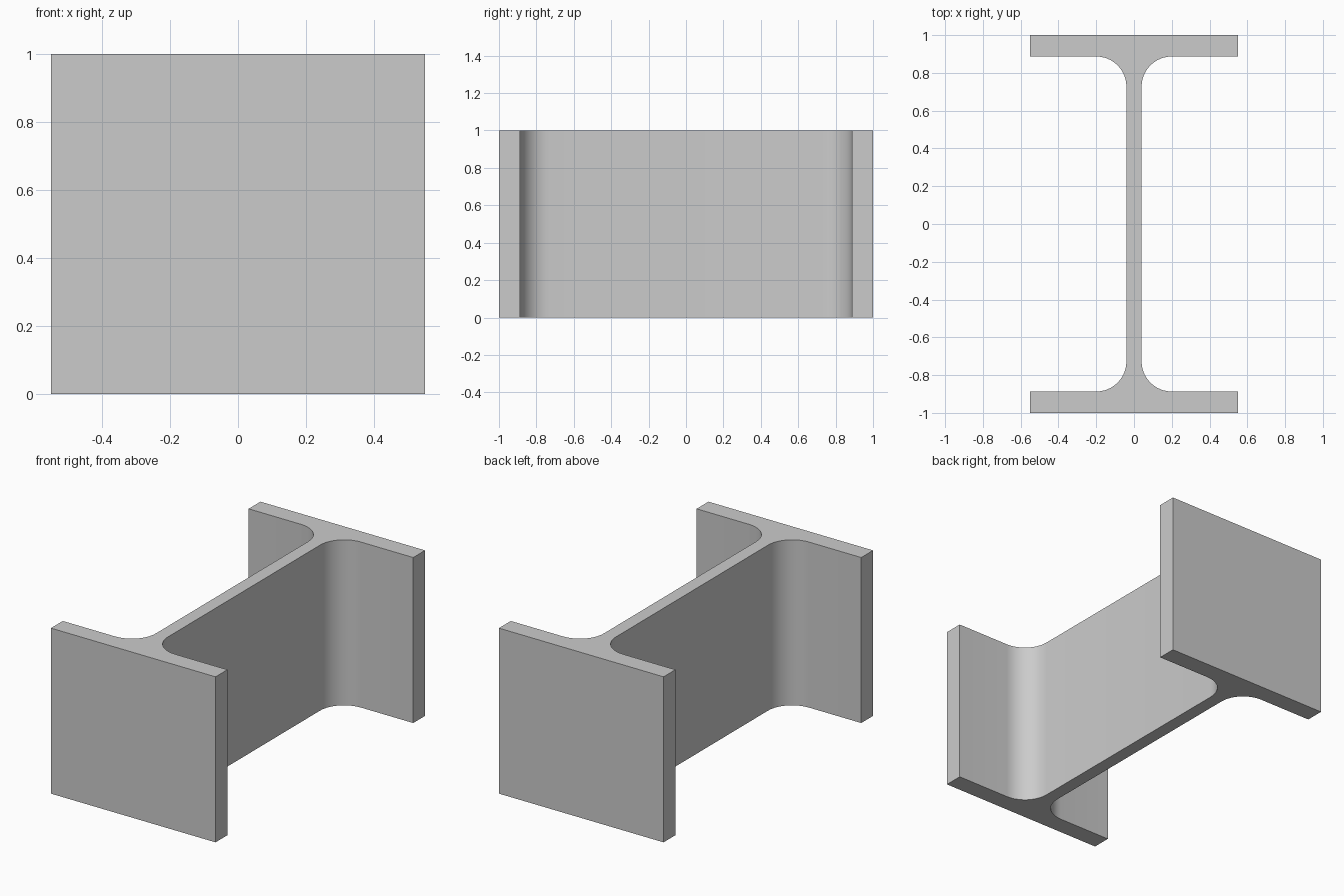
import bpy, bmesh, math

cube = bpy.data.objects.get("Cube")
if cube:
    bpy.data.objects.remove(cube, do_unlink=True)

HALF_WIDTH, HALF_DEPTH, HEIGHT = 0.55, 1.0, 1.0
FLANGE, HALF_WEB, RADIUS, STEPS = 0.113, 0.04, 0.16, 10

# Steel colour
steel = bpy.data.materials.new("steel grey")
steel.use_nodes = True
colour = (0.6, 0.6, 0.6, 1)
steel.diffuse_color = colour
steel.node_tree.nodes["Principled BSDF"].inputs["Base Color"].default_value = colour

# Quarter of the beam section: flange tip, then fillet into the web
inner = HALF_DEPTH - FLANGE
quarter = [(HALF_WIDTH, HALF_DEPTH), (HALF_WIDTH, inner)]
for i in range(STEPS + 1):
    a = math.pi / 2 * (1 + i / STEPS)
    quarter.append((HALF_WEB + RADIUS + RADIUS * math.cos(a),
                    inner - RADIUS + RADIUS * math.sin(a)))

# Mirror the quarter into the full closed outline
right = quarter + [(x, -y) for x, y in reversed(quarter)]
outline = right + [(-x, y) for x, y in reversed(right)]

# Extrude the section upward
bm = bmesh.new()
base = bm.faces.new([bm.verts.new((x, y, 0)) for x, y in outline])
result = bmesh.ops.extrude_face_region(bm, geom=[base], use_keep_orig=True)
top = [v for v in result["geom"] if isinstance(v, bmesh.types.BMVert)]
bmesh.ops.translate(bm, verts=top, vec=(0, 0, HEIGHT))
bmesh.ops.recalc_face_normals(bm, faces=bm.faces)

mesh = bpy.data.meshes.new("i_beam")
bm.to_mesh(mesh)
bm.free()
mesh.materials.append(steel)
beam = bpy.data.objects.new("i_beam", mesh)
bpy.context.collection.objects.link(beam)

# Smooth fillets, sharp corners
bpy.ops.object.select_all(action="DESELECT")
beam.select_set(True)
bpy.context.view_layer.objects.active = beam
bpy.ops.object.shade_smooth_by_angle(angle=math.radians(30))
